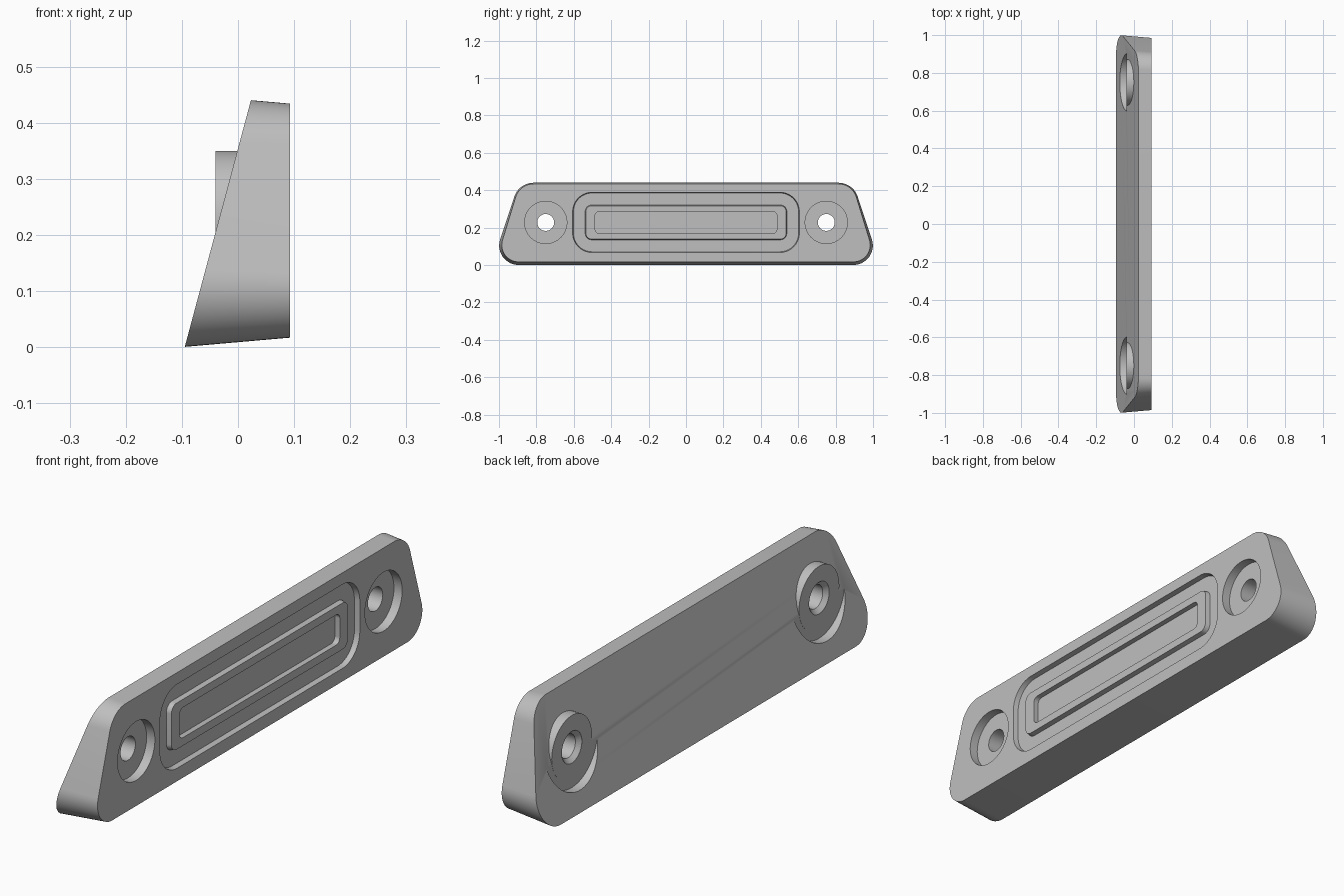
import bpy
import bmesh
from math import acos, atan2, cos, sin, hypot, pi, radians
from mathutils import Vector

if "Cube" in bpy.data.objects:
    bpy.data.objects.remove(bpy.data.objects["Cube"], do_unlink=True)

grey = bpy.data.materials.new("plain grey")
grey.use_nodes = True
colour = (0.52, 0.52, 0.52, 1)
grey.diffuse_color = colour
grey.node_tree.nodes["Principled BSDF"].inputs["Base Color"].default_value = colour

FLAT_X = 0.093      # flat mounting face
BOSS_X = -0.04      # end of the screw bosses
HOLE_Y, MID_Z = 0.75, 0.228


def outline(circles, grow):
    """Outline wrapped tightly around circles (y, z, radius) listed anticlockwise."""
    if len(circles) == 1:
        y, z, r = circles[0]
        return [(y + (r + grow) * cos(a), z + (r + grow) * sin(a))
                for a in (2 * pi * i / 64 for i in range(64))]
    normals = []
    for a, b in zip(circles, circles[1:] + circles[:1]):
        dy, dz = b[0] - a[0], b[1] - a[1]
        normals.append(atan2(dz, dy) - acos((a[2] - b[2]) / hypot(dy, dz)))
    points, steps = [], 14
    for i, (y, z, r) in enumerate(circles):
        start = normals[i - 1]
        sweep = (normals[i] - start) % (2 * pi)
        for k in range(steps + 1):
            a = start + sweep * k / steps
            points.append((y + (r + grow) * cos(a), z + (r + grow) * sin(a)))
    return points


def loft(name, circles, levels, cut_plane=None):
    """Solid along x; each level is (x, outward growth of the outline)."""
    bm = bmesh.new()
    rings = [[bm.verts.new((x, y, z)) for y, z in outline(circles, grow)]
             for x, grow in levels]
    n = len(rings[0])
    for low, high in zip(rings, rings[1:]):
        for i in range(n):
            j = (i + 1) % n
            bm.faces.new((low[i], low[j], high[j], high[i]))
    bm.faces.new(rings[0])
    bm.faces.new(rings[-1])
    if cut_plane:
        point, normal = cut_plane
        cut = bmesh.ops.bisect_plane(bm, geom=bm.verts[:] + bm.edges[:] + bm.faces[:],
                                     plane_co=point, plane_no=normal, clear_outer=True)
        rim = [e for e in cut["geom_cut"] if isinstance(e, bmesh.types.BMEdge)]
        bmesh.ops.contextual_create(bm, geom=rim)
    bmesh.ops.recalc_face_normals(bm, faces=bm.faces[:])
    mesh = bpy.data.meshes.new(name)
    bm.to_mesh(mesh)
    bm.free()
    mesh.materials.append(grey)
    obj = bpy.data.objects.new(name, mesh)
    bpy.context.collection.objects.link(obj)
    return obj


def rounded_rect(half_y, half_z, r):
    y, z = half_y - r, half_z - r
    return [(sy * y, MID_Z + sz * z, r)
            for sy, sz in ((-1, -1), (1, -1), (1, 1), (-1, 1))]


def combine(target, tool, operation):
    mod = target.modifiers.new(tool.name, "BOOLEAN")
    mod.operation = operation
    mod.solver = "EXACT"
    mod.object = tool
    bpy.context.view_layer.objects.active = target
    bpy.ops.object.modifier_apply(modifier=mod.name)
    bpy.data.objects.remove(tool, do_unlink=True)


# Drafted trapezoid body, sliced by the sloping face
draft = 0.0875
body_corners = [(-0.895, 0.107, 0.09), (0.895, 0.107, 0.09),
                (0.815, 0.334, 0.1), (-0.815, 0.334, 0.1)]
foot, head = Vector((-0.095, 0, 0)), Vector((0.023, 0, 0.44))
slope = head - foot
body = loft("wedge_plate", body_corners,
            [(-0.13, (FLAT_X + 0.13) * draft), (FLAT_X, 0)],
            (foot, Vector((-slope.z, 0, slope.x))))

# Screw positions: recess and boss on the slope, counterbore on the flat side
for side in (-1, 1):
    y = side * HOLE_Y
    combine(body, loft("slope_recess", [(y, MID_Z, 0.155)],
                       [(-0.2, 0), (BOSS_X, 0)]), "DIFFERENCE")
    combine(body, loft("screw_boss", [(y, MID_Z, 0.122)],
                       [(BOSS_X - 0.0004, 0), (0.02, 0)]), "UNION")
    combine(body, loft("counterbore", [(y, MID_Z, 0.113)],
                       [(FLAT_X - 0.035, 0), (0.2, 0)]), "DIFFERENCE")
    combine(body, loft("screw_hole", [(y, MID_Z, 0.045)],
                       [(-0.2, 0.016), (BOSS_X, 0.016), (BOSS_X + 0.016, 0), (0.2, 0)]),
            "DIFFERENCE")

# Sunken panel with a raised frame around an inner pocket
combine(body, loft("panel_recess", rounded_rect(0.602, 0.157, 0.1),
                   [(FLAT_X - 0.02, 0), (FLAT_X + 0.02, 0.008)]), "DIFFERENCE")
combine(body, loft("panel_frame", rounded_rect(0.535, 0.089, 0.03),
                   [(FLAT_X - 0.04, 0.008), (FLAT_X - 0.001, 0)]), "UNION")
combine(body, loft("panel_pocket", rounded_rect(0.486, 0.058, 0.022),
                   [(FLAT_X - 0.022, 0), (FLAT_X + 0.02, 0)]), "DIFFERENCE")

# Smooth rounds, crisp edges
bpy.ops.object.select_all(action="DESELECT")
body.select_set(True)
bpy.context.view_layer.objects.active = body
bpy.ops.object.shade_smooth_by_angle(angle=radians(30))
